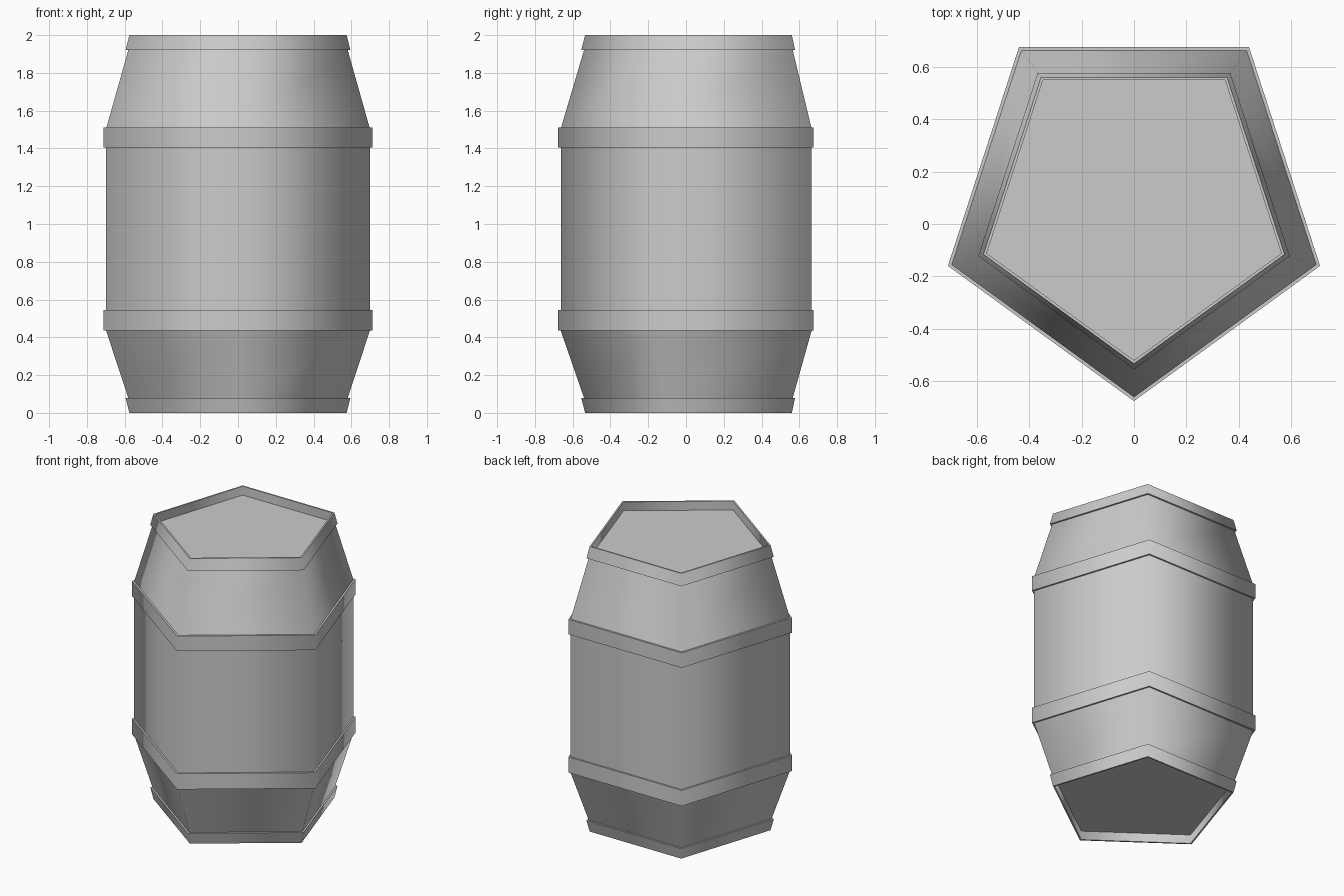
import bpy, bmesh
from math import sin, cos, pi

cube = bpy.data.objects.get("Cube")
if cube:
    bpy.data.objects.remove(cube, do_unlink=True)

SIDES = 5
CENTRE_Y = 0.071
HEIGHT = 2.0

grey = bpy.data.materials.new("plain_grey")
grey.use_nodes = True
GREY = (0.6, 0.6, 0.6, 1)
grey.diffuse_color = GREY
grey.node_tree.nodes["Principled BSDF"].inputs["Base Color"].default_value = GREY


def revolve(name, profile, solid_ends):
    """Sweep (radius, height) points round a pentagon with one corner at the front.
    solid_ends caps the first and last loops; otherwise the profile closes on itself."""
    bm = bmesh.new()
    loops = []
    for r, z in profile:
        angles = [2 * pi * i / SIDES for i in range(SIDES)]
        loops.append([bm.verts.new((r * sin(a), CENTRE_Y - r * cos(a), z)) for a in angles])
    pairs = list(zip(loops, loops[1:]))
    if solid_ends:
        bm.faces.new(loops[0])
        bm.faces.new(loops[-1])
    else:
        pairs.append((loops[-1], loops[0]))
    for low, high in pairs:
        for i in range(SIDES):
            j = (i + 1) % SIDES
            bm.faces.new((low[i], low[j], high[j], high[i]))
    bmesh.ops.recalc_face_normals(bm, faces=bm.faces[:])
    # Smooth around the staves, crisp along every horizontal edge
    for f in bm.faces:
        f.smooth = True
    for e in bm.edges:
        if abs(e.verts[0].co.z - e.verts[1].co.z) < 1e-5:
            e.smooth = False
    mesh = bpy.data.meshes.new(name)
    bm.to_mesh(mesh)
    bm.free()
    mesh.materials.append(grey)
    obj = bpy.data.objects.new(name, mesh)
    bpy.context.collection.objects.link(obj)
    return obj


# Barrel body, its ends being the recessed lid and base
revolve("barrel_body", [
    (0.592, 0.062), (0.611, 0.08), (0.734, 0.435), (0.734, 1.505),
    (0.611, 1.92), (0.592, 1.938)], True)

# Two straight hoops round the belly
for name, low, high in (("lower_hoop", 0.435, 0.545), ("upper_hoop", 1.405, 1.51)):
    revolve(name, [(0.748, low), (0.748, high), (0.72, high), (0.72, low)], False)

# Flared rims at both ends, with thin lips standing proud of the lids
rim = [(0.605, 0.0), (0.626, 0.08), (0.592, 0.08), (0.592, 0.0)]
revolve("bottom_rim", rim, False)
revolve("top_rim", [(r, HEIGHT - z) for r, z in rim], False)
